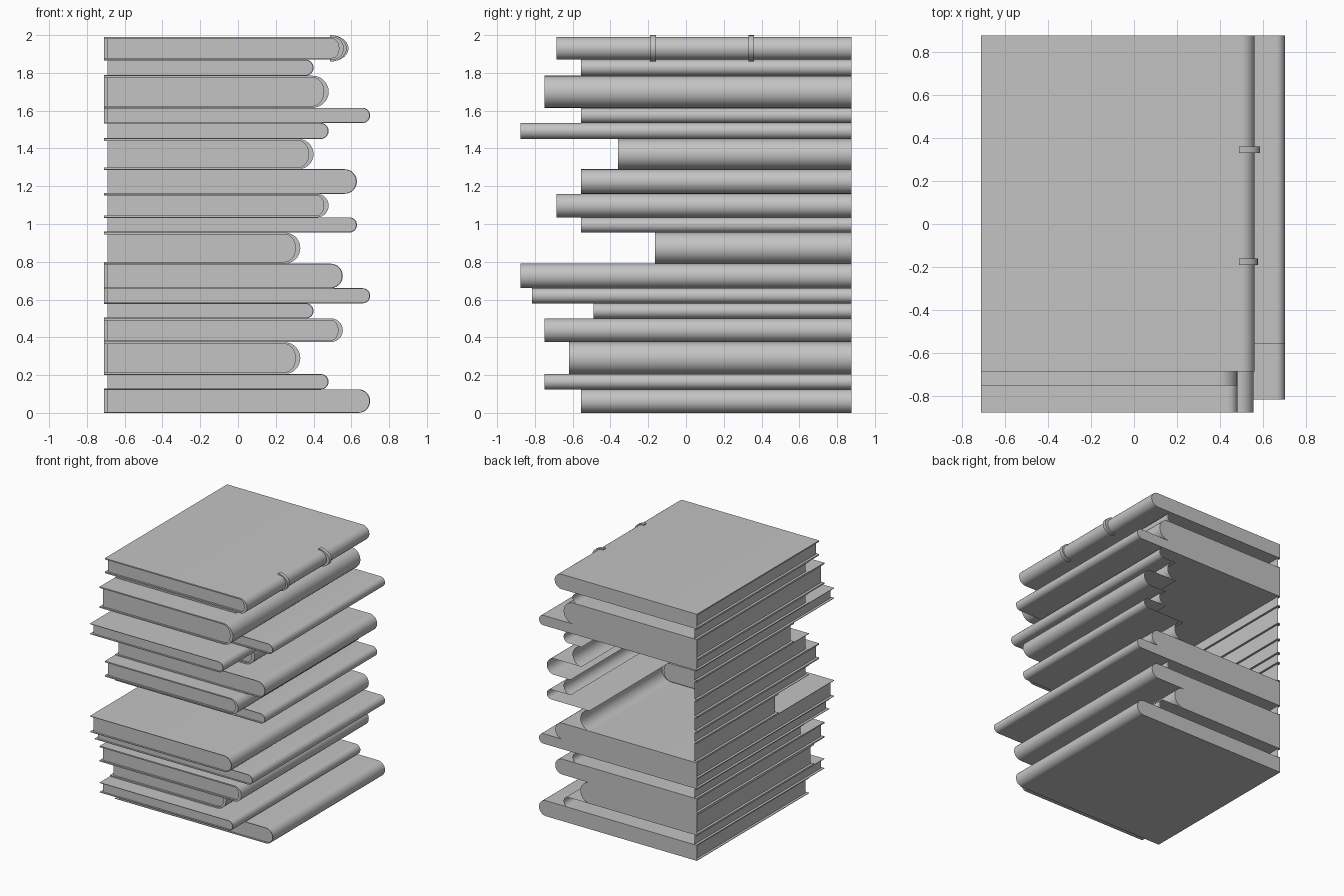
import bpy
import bmesh
import math

old = bpy.data.objects.get("Cube")
if old:
    bpy.data.objects.remove(old, do_unlink=True)

# One plain grey for everything
grey = bpy.data.materials.new("plain_grey")
grey.use_nodes = True
grey.diffuse_color = (0.55, 0.55, 0.55, 1)
grey.node_tree.nodes["Principled BSDF"].inputs["Base Color"].default_value = grey.diffuse_color

LEFT, PAGE_LEFT, BACK = -0.71, -0.69, 0.875
RECESS = 0.015
SEGMENTS = 14

# Books from the bottom up: top height, spine tip x, front y, thick cover, solid back
BOOKS = [
    (0.125, 0.70, -0.555, False, True),
    (0.205, 0.48, -0.75, False, False),
    (0.375, 0.33, -0.62, True, True),
    (0.50, 0.555, -0.75, True, True),
    (0.58, 0.40, -0.49, False, False),
    (0.66, 0.70, -0.815, False, True),
    (0.79, 0.555, -0.875, False, True),
    (0.955, 0.33, -0.165, True, False),
    (1.035, 0.63, -0.555, False, False),
    (1.16, 0.48, -0.685, True, False),
    (1.29, 0.63, -0.555, False, False),
    (1.45, 0.40, -0.36, True, False),
    (1.535, 0.48, -0.875, False, False),
    (1.615, 0.70, -0.555, False, True),
    (1.785, 0.48, -0.75, True, True),
    (1.87, 0.40, -0.555, False, False),
    (1.99, 0.56, -0.685, True, True),
]


def finish(bm, name):
    """Turn a bmesh into a smooth-by-angle object."""
    bmesh.ops.remove_doubles(bm, verts=bm.verts, dist=0.0001)
    bmesh.ops.recalc_face_normals(bm, faces=bm.faces)
    mesh = bpy.data.meshes.new(name)
    bm.to_mesh(mesh)
    bm.free()
    mesh.materials.append(grey)
    obj = bpy.data.objects.new(name, mesh)
    bpy.context.collection.objects.link(obj)
    bpy.ops.object.select_all(action='DESELECT')
    obj.select_set(True)
    bpy.context.view_layer.objects.active = obj
    bpy.ops.object.shade_smooth_by_angle(angle=math.radians(35))
    return obj


def face(bm, *points):
    return bm.faces.new([bm.verts.new(p) for p in points])


def arc(cx, cz, rx, rz):
    """Half ellipse bulging towards +x, from bottom to top."""
    angles = [math.pi * (i / SEGMENTS - 0.5) for i in range(SEGMENTS + 1)]
    return [(cx + rx * math.cos(a), cz + rz * math.sin(a)) for a in angles]


def sweep(bm, profile, y0, y1):
    for (xa, za), (xb, zb) in zip(profile, profile[1:]):
        face(bm, (xa, y0, za), (xb, y0, zb), (xb, y1, zb), (xa, y1, za))


def plate(bm, z, x0, x1, y0, y1):
    if x1 - x0 > 0.001 and y1 - y0 > 0.001:
        face(bm, (x0, y0, z), (x1, y0, z), (x1, y1, z), (x0, y1, z))


def cover_board(bm, z, book, neighbour):
    """Flat board, leaving out the area resting on a neighbouring book."""
    cx, y0 = book["cx"], book["y0"]
    if neighbour is None or (book["solid"] and not neighbour["solid"]):
        plate(bm, z, LEFT, cx, y0, BACK)
        return
    split = max(y0, neighbour["y0"])
    plate(bm, z, LEFT, cx, y0, split)
    plate(bm, z, min(cx, neighbour["cx"]), cx, split, BACK)


def make_book(number, book, below, above):
    bm = bmesh.new()
    z0, z1, cx, y0 = book["z0"], book["z1"], book["cx"], book["y0"]
    r, mid = (z1 - z0) / 2, (z0 + z1) / 2
    board, spine = (0.01, 0.026) if book["thick"] else (0.004, 0.006)
    outer_arc = arc(cx, mid, r, r)
    inner_arc = arc(cx, mid, r - spine, r - board)
    outer = [(LEFT, z0)] + outer_arc + [(LEFT, z1)]
    inner = [(LEFT, z0 + board)] + inner_arc + [(LEFT, z1 - board)]
    page = [(PAGE_LEFT, z0 + board)] + inner_arc + [(PAGE_LEFT, z1 - board)]

    # Rounded spine and flat boards
    sweep(bm, outer_arc, y0, BACK)
    cover_board(bm, z0, book, below)
    cover_board(bm, z1, book, above)

    # Cover rim at the front and along the open edge
    for i in range(len(outer) - 1):
        a, b, c, d = outer[i], outer[i + 1], inner[i + 1], inner[i]
        face(bm, *[(x, y0, z) for x, z in (a, b, c, d)])
    sweep(bm, inner, y0, y0 + RECESS)
    for za, zb in ((z0, z0 + board), (z1, z1 - board)):
        sweep(bm, [(LEFT, za), (LEFT, zb), (PAGE_LEFT, zb)], y0, BACK)

    # Page block: front face and open edge
    face(bm, *[(x, y0 + RECESS, z) for x, z in page])
    sweep(bm, [page[0], page[-1]], y0 + RECESS, BACK)

    # Back end
    if book["solid"]:
        face(bm, *[(x, BACK, z) for x, z in outer])
    finish(bm, f"book_{number:02d}")


# Stack of books
stack, base = [], 0.0
for top, tip, front, thick, solid in BOOKS:
    stack.append(dict(z0=base, z1=top, cx=tip - (top - base) / 2,
                      y0=front, thick=thick, solid=solid))
    base = top

padded = [None] + stack + [None]
for n, book in enumerate(stack, 1):
    make_book(n, book, padded[n - 1], padded[n + 1])


# Raised bands around the spine of the top book
def spine_band(name, y, bulge):
    top = stack[-1]
    r, mid = (top["z1"] - top["z0"]) / 2, (top["z0"] + top["z1"]) / 2
    outer = arc(top["cx"] - 0.012, mid, r + 0.012 + bulge, r + 0.01)
    inner = arc(top["cx"] - 0.012, mid, r, r - 0.004)
    loop = outer + inner[::-1]
    bm = bmesh.new()
    sweep(bm, loop + loop[:1], y - 0.015, y + 0.015)
    for side in (y - 0.015, y + 0.015):
        for i in range(SEGMENTS):
            ring = (outer[i], outer[i + 1], inner[i + 1], inner[i])
            face(bm, *[(x, side, z) for x, z in ring])
    finish(bm, name)


spine_band("front_spine_band", -0.175, 0.015)
spine_band("back_spine_band", 0.345, 0.025)
